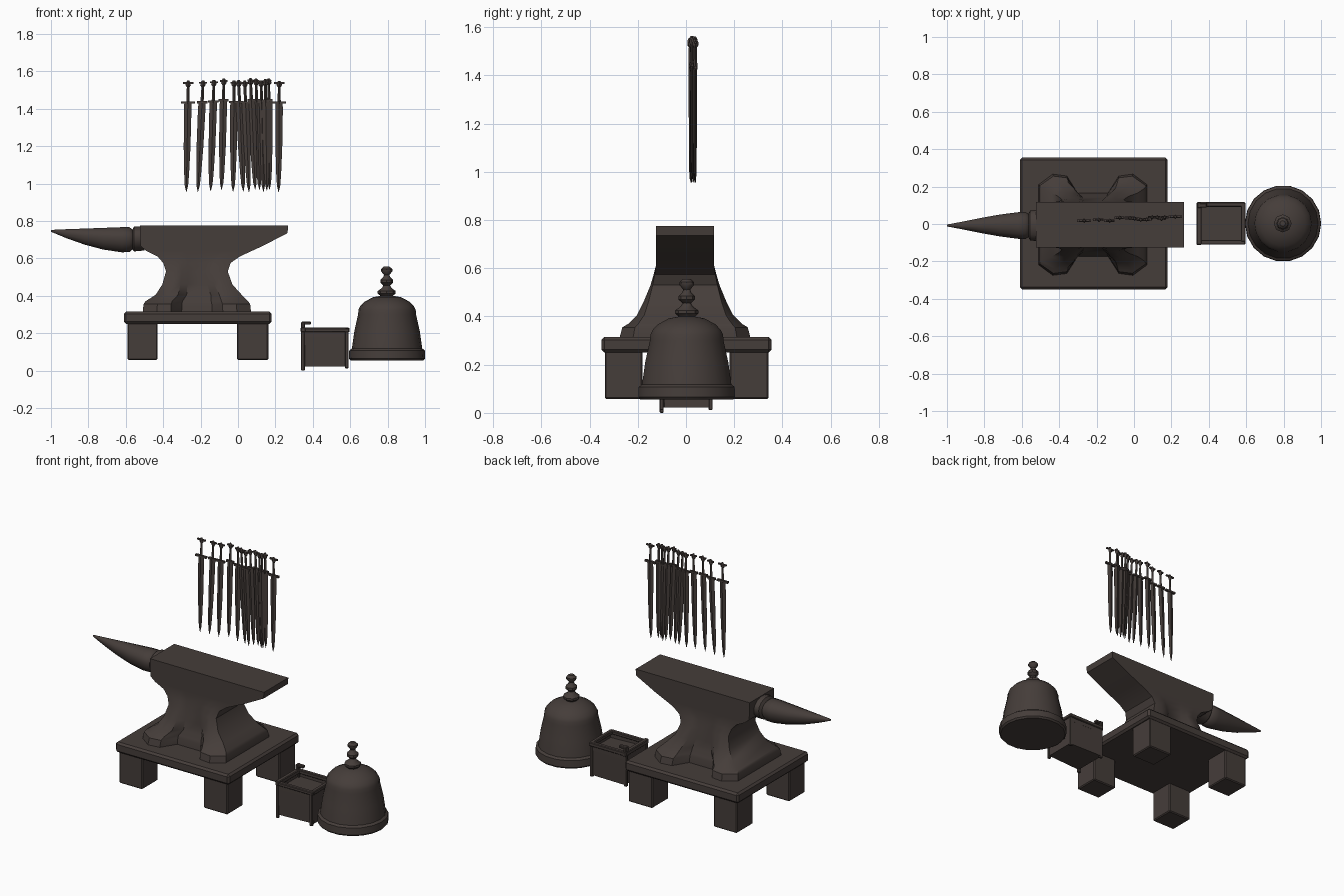
import bpy, bmesh, math, random
from mathutils import Matrix, Vector

random.seed(4)
iron = bpy.data.materials.new("dark_brown_iron")
iron.diffuse_color = (0.060, 0.047, 0.042, 1)


def finish(name, bm, smooth=30, bevel=0):
    bmesh.ops.recalc_face_normals(bm, faces=bm.faces)
    me = bpy.data.meshes.new(name)
    bm.to_mesh(me)
    bm.free()
    ob = bpy.data.objects.new(name, me)
    bpy.context.collection.objects.link(ob)
    me.materials.append(iron)
    if bevel:
        m = ob.modifiers.new("bevel", 'BEVEL')
        m.width, m.segments = bevel, 1
    if smooth:
        bpy.ops.object.select_all(action='DESELECT')
        bpy.context.view_layer.objects.active = ob
        ob.select_set(True)
        bpy.ops.object.shade_smooth_by_angle(angle=math.radians(smooth))
    return ob


def loft(bm, rings):
    """Skin a list of closed rings and cap both ends."""
    vs = [[bm.verts.new(p) for p in r] for r in rings]
    n = len(vs[0])
    for a, b in zip(vs, vs[1:]):
        for i in range(n):
            j = (i + 1) % n
            bm.faces.new((a[i], a[j], b[j], b[i]))
    bm.faces.new(vs[0])
    bm.faces.new(vs[-1])


def add_box(bm, x0, x1, y0, y1, z0, z1):
    m = Matrix.LocRotScale(((x0 + x1) / 2, (y0 + y1) / 2, (z0 + z1) / 2), None,
                           Vector((x1 - x0, y1 - y0, z1 - z0)))
    return bmesh.ops.create_cube(bm, size=1, matrix=m)


def box(name, *dims, bevel=0.006):
    bm = bmesh.new()
    add_box(bm, *dims)
    return finish(name, bm, 0, bevel)


# anvil body: levels of z, x min, x max, y at the foot corners, y at the middle
levels = [(.31, -.51, .07, .272, .17), (.355, -.505, .065, .26, .165),
          (.37, -.495, .055, .235, .16), (.405, -.44, .02, .20, .145),
          (.46, -.405, -.03, .172, .135), (.53, -.385, -.055, .143, .127),
          (.575, -.40, -.04, .13, .122), (.61, -.43, .01, .121, .121),
          (.64, -.49, .075, .121, .121), (.665, -.52, .13, .121, .121),
          (.735, -.525, .265, .121, .121), (.775, -.525, .268, .121, .121)]
ts = [0, .13, .26, .36, .64, .74, .87, 1]
fs = [.45, 1, .9, 0, 0, .9, 1, .45]
rings = []
for z, x0, x1, yc, ym in levels:
    half = [(x0 + (x1 - x0) * t, ym + (yc - ym) * f) for t, f in zip(ts, fs)]
    rings.append([(x, -y - .004, z) for x, y in half] +
                 [(x, y - .004, z) for x, y in reversed(half)])
bm = bmesh.new()
loft(bm, rings)
finish("anvil_body", bm, 35)

# horn: x, half width, bottom z, top z
horn = [(-.50, .085, .64, .773), (-.555, .08, .635, .772), (-.565, .062, .645, .755),
        (-.58, .072, .632, .768), (-.62, .071, .63, .768), (-.72, .058, .645, .764),
        (-.82, .040, .672, .760), (-.92, .020, .708, .756), (-1.0, .005, .742, .752)]
rings = []
for x, w, z0, z1 in horn:
    c, r = z1 - (z1 - z0) * .42, []
    for k in range(14):
        a = 2 * math.pi * k / 14
        s = math.sin(a)
        r.append((x, w * math.cos(a) - .008, c + s * ((z1 - c) if s > 0 else (c - z0))))
    rings.append(r)
bm = bmesh.new()
loft(bm, rings)
finish("anvil_horn", bm, 40)

# wooden stand
box("stand_top", -.61, .18, -.35, .355, .25, .315, bevel=.012)
for x0, x1 in ((-.592, -.43), (-.005, .162)):
    for y0, y1 in ((-.337, -.18), (.18, .342)):
        box("stand_leg", x0, x1, y0, y1, .057, .26)


# bell with a turned handle
def turned(name, profile, cx, cy, seg):
    bm = bmesh.new()
    loft(bm, [[(cx + r * math.cos(2 * math.pi * k / seg),
                cy + r * math.sin(2 * math.pi * k / seg), z) for k in range(seg)]
              for r, z in profile])
    return finish(name, bm, 40)


turned("bell_dome", [(.195, .055), (.204, .065), (.202, .108), (.188, .118), (.175, .21),
                     (.155, .30), (.153, .325), (.143, .345), (.12, .368), (.075, .392),
                     (.03, .40)], .797, .003, 18)
turned("bell_handle", [(.03, .39), (.036, .402), (.048, .412), (.048, .425), (.025, .442),
                       (.018, .455), (.034, .470), (.034, .485), (.018, .50), (.015, .512),
                       (.03, .53), (.03, .542), (.015, .556)], .795, .003, 8)

# open crate with rim, feet and a latch post
bm = bmesh.new()
loft(bm, [[(.347, -.105, .022), (.59, -.09, .022), (.59, .105, .022), (.347, .11, .022)],
          [(.347, -.108, .215), (.588, -.092, .215), (.588, .108, .215), (.347, .112, .215)]])
bm.faces.ensure_lookup_table()
top = max(bm.faces, key=lambda f: f.calc_center_median().z)
bmesh.ops.inset_individual(bm, faces=[top], thickness=.028)
for v in top.verts:
    v.co.z -= .035
finish("crate_body", bm, 0)
for d in ((.337, .595, -.11, -.085, .205, .226), (.337, .595, .092, .117, .205, .229),
          (.335, .362, -.112, .115, .205, .232), (.572, .597, -.095, .112, .205, .228)):
    box("crate_rim", *d, bevel=.004)
for x in (.337, .572):
    for y in (-.109, .094):
        box("crate_foot", x, x + .02, y, y + .016, 0 if x < .4 and y < 0 else .012, .21,
            bevel=.003)
box("crate_latch_post", .338, .357, .085, .115, .2, .262, bevel=.004)
box("crate_latch_bar", .338, .39, .088, .112, .245, .262, bevel=.004)


# hanging row of swords: x of the guard, tip shift, guard half width
def sword(x, tilt, guard, y, lift):
    bm = bmesh.new()

    def ring(z, w, t):
        cx = x + tilt * (1.44 - z) / .47
        return [(cx - w, y, z), (cx, y - t, z), (cx + w, y, z), (cx, y + t, z)]
    # blade
    loft(bm, [ring(z + lift, w, t) for z, w, t in
              ((1.44, .019, .006), (1.40, .020, .007), (1.2, .018, .006),
               (1.06, .013, .005), (1.0, .009, .004), (.965, .001, .001))])
    # grip and pommel
    loft(bm, [ring(z + lift, w, t) for z, w, t in
              ((1.435, .009, .008), (1.48, .008, .007), (1.525, .007, .006),
               (1.535, .014, .012), (1.548, .013, .012), (1.56, .006, .006))])
    # guard and pommel bar
    add_box(bm, x - guard, x + guard, y - .007, y + .007, 1.438 + lift, 1.450 + lift)
    px = x - tilt * .23
    pw = guard * .75
    add_box(bm, px - pw, px + pw, y - .005, y + .005, 1.543 + lift, 1.552 + lift)
    finish("hanging_sword", bm, 0)


for x, tilt, guard in ((-.268, -.008, .037), (-.192, -.022, .028), (-.132, -.014, .028),
                       (-.078, -.010, .026), (-.022, -.004, .026), (.008, .020, .022),
                       (.040, .018, .026), (.072, .02, .022), (.100, .015, .024),
                       (.126, .010, .020), (.148, .006, .022), (.165, .003, .02),
                       (.220, -.003, .036)):
    sword(x, tilt, guard, .022 + .02 * (x + .3) + random.uniform(-.009, .009),
          random.uniform(-.012, .004))
